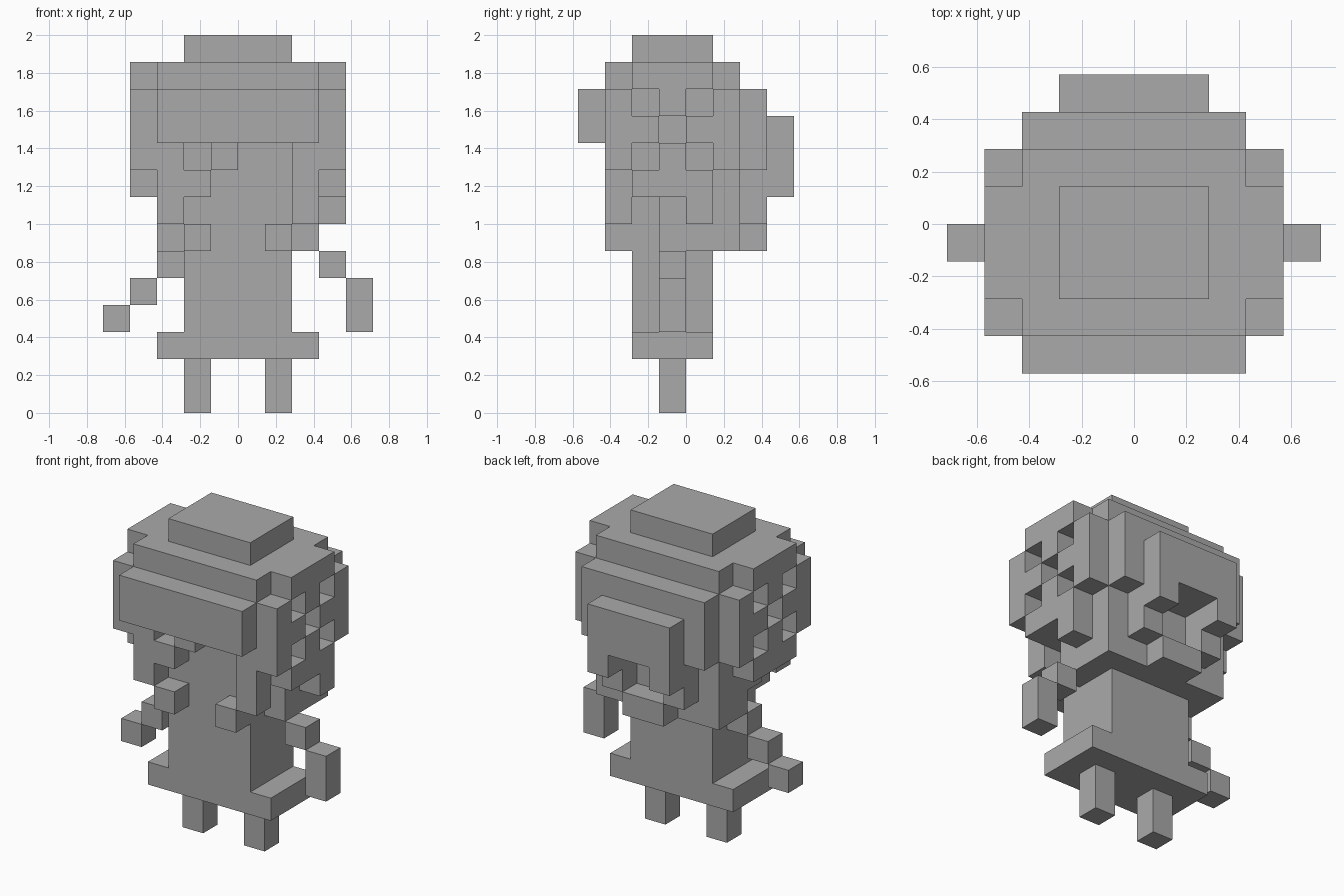
import bpy, bmesh
from mathutils import Vector

cube = bpy.data.objects.get("Cube")
if cube:
    bpy.data.objects.remove(cube, do_unlink=True)

U = 1 / 7  # edge length of one block

grey = bpy.data.materials.new("plain grey")
grey.use_nodes = True
colour = (0.4, 0.4, 0.4, 1)
grey.diffuse_color = colour
grey.node_tree.nodes["Principled BSDF"].inputs["Base Color"].default_value = colour


def cells(x0, x1, y0, y1, z0, z1):
    """Set of unit blocks filling a box."""
    return {(x, y, z) for x in range(x0, x1) for y in range(y0, y1) for z in range(z0, z1)}


def mirrored(blocks):
    """Blocks flipped to the other side of x = 0."""
    return {(-x - 1, y, z) for x, y, z in blocks}


def both(blocks):
    return blocks | mirrored(blocks)


def build(name, blocks):
    """Mesh the outer skin of a set of blocks."""
    bm = bmesh.new()
    for block in sorted(blocks):
        centre = Vector(block) + Vector((0.5, 0.5, 0.5))
        for axis in range(3):
            for sign in (-1, 1):
                step = [0, 0, 0]
                step[axis] = sign
                if tuple(b + s for b, s in zip(block, step)) in blocks:
                    continue
                n = Vector(step) / 2
                u = Vector((0, 0, 0))
                u[(axis + 1) % 3] = 0.5
                v = n.cross(u) * 2
                corners = (n - u - v, n + u - v, n + u + v, n - u + v)
                bm.faces.new([bm.verts.new((centre + c) * U) for c in corners])
    bmesh.ops.remove_doubles(bm, verts=bm.verts, dist=U / 100)
    mesh = bpy.data.meshes.new(name)
    bm.to_mesh(mesh)
    bm.free()
    mesh.materials.append(grey)
    obj = bpy.data.objects.new(name, mesh)
    bpy.context.collection.objects.link(obj)


# Legs, skirt and body with the face
leg = cells(1, 2, -1, 0, 0, 2)
build("left_leg", leg)
build("right_leg", mirrored(leg))
build("skirt", cells(-3, 3, -2, 1, 2, 3))
build("body", cells(-2, 2, -2, 1, 3, 9))

# Arms step outwards, with the hands at the ends
build("left_arm", cells(2, 3, -1, 0, 6, 7) | cells(3, 4, -1, 0, 5, 6) | cells(4, 5, -1, 0, 3, 5))
build("right_arm", cells(-3, -2, -1, 0, 5, 6) | cells(-4, -3, -1, 0, 4, 5)
      | cells(-5, -4, -1, 0, 3, 4))
build("chest_blocks", both(cells(1, 2, -3, -2, 6, 7)))

# Head and crown
build("head", cells(-3, 3, -2, 2, 9, 10) | cells(-3, 3, -3, 2, 10, 13)
      | both(cells(3, 4, -2, 1, 12, 13)))
build("crown", cells(-2, 2, -2, 1, 13, 14))
build("brow_band", cells(-3, 3, -4, -3, 10, 12))

# Side panels with five recesses in a cross
holes = {(3, y, z) for y, z in ((-2, 11), (0, 11), (-1, 10), (-2, 9), (0, 9))}
panel = (cells(3, 4, -3, 2, 9, 12) - holes) | cells(3, 4, -2, 1, 8, 9)
build("left_side_panel", panel | cells(3, 4, 0, 1, 7, 8))
build("right_side_panel", mirrored(panel))

# Front locks and fringe
lock = cells(2, 3, -3, -2, 7, 10)
build("left_front_lock", lock)
build("right_front_lock", mirrored(lock) | cells(-2, -1, -3, -2, 8, 9))
build("fringe", cells(-1, 0, -3, -2, 9, 10))

# Hair along the sides and back
side = cells(2, 3, -2, 1, 8, 9) | cells(2, 3, -1, 1, 7, 8) | cells(2, 3, 0, 1, 6, 7)
build("left_side_hair", side)
build("right_side_hair", mirrored(side))
build("back_hair", cells(-3, 3, 1, 2, 6, 9) | cells(-3, 3, 2, 3, 9, 12)
      | both(cells(1, 2, 2, 3, 7, 9)))
build("nape_block", cells(-1, 1, 2, 3, 6, 7))
build("back_flap", cells(-2, 2, 3, 4, 8, 11) - cells(-1, 1, 3, 4, 8, 9))
